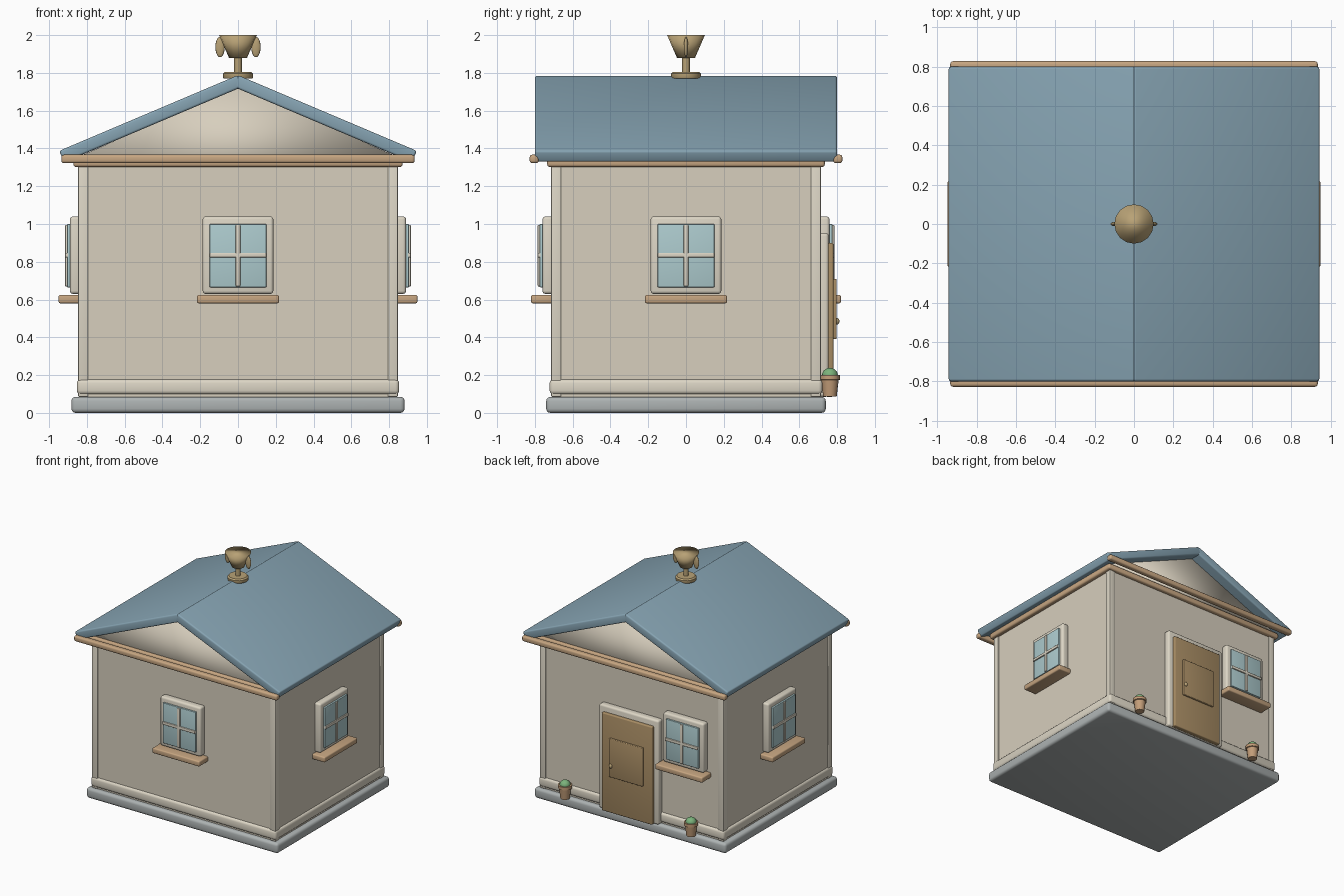
import bpy, bmesh
from math import radians, cos, sin, pi, atan2
from mathutils import Matrix, Vector

if "Cube" in bpy.data.objects:
    bpy.data.objects.remove(bpy.data.objects["Cube"])


def mat(name, *rgb):
    m = bpy.data.materials.new(name)
    m.diffuse_color = (*rgb, 1)
    m.use_nodes = True
    m.node_tree.nodes["Principled BSDF"].inputs["Base Color"].default_value = m.diffuse_color
    return m


WALL = mat("plaster", .68, .62, .51)
TRIM = mat("trim", .72, .67, .56)
STONE = mat("stone", .42, .45, .45)
ROOF = mat("roof_blue", .24, .37, .45)
WOOD = mat("wood", .57, .38, .22)
DOOR = mat("door_wood", .40, .27, .13)
GLASS = mat("glass", .42, .60, .62)
BRASS = mat("brass", .48, .36, .18)
CLAY = mat("clay", .55, .34, .19)
LEAF = mat("leaf", .20, .45, .20)


def finish(bm, name, material, angle=35):
    bmesh.ops.recalc_face_normals(bm, faces=bm.faces)
    me = bpy.data.meshes.new(name)
    bm.to_mesh(me)
    bm.free()
    me.materials.append(material)
    ob = bpy.data.objects.new(name, me)
    bpy.context.collection.objects.link(ob)
    bpy.ops.object.select_all(action='DESELECT')
    ob.select_set(True)
    bpy.context.view_layer.objects.active = ob
    bpy.ops.object.shade_smooth_by_angle(angle=radians(angle))
    return ob


def box(name, x, y, z, material, bevel=0.0, M=Matrix()):
    """Rounded box from (min, max) ranges, moved by matrix M."""
    bm = bmesh.new()
    bmesh.ops.create_cube(bm, size=1)
    for v in bm.verts:
        v.co = Vector([(a + b) / 2 + c * (b - a) for (a, b), c in zip((x, y, z), v.co)])
    if bevel:
        bmesh.ops.bevel(bm, geom=bm.edges[:], offset=bevel, segments=3,
                        profile=.5, affect='EDGES')
    bmesh.ops.transform(bm, matrix=M, verts=bm.verts)
    return finish(bm, name, material)


def lathe(name, profile, at, material, n=16, angle=35):
    """Closed solid of revolution from (radius, z) points."""
    bm = bmesh.new()
    rings = [[bm.verts.new((at[0] + r * cos(2 * pi * i / n),
                            at[1] + r * sin(2 * pi * i / n), at[2] + z))
              for i in range(n)] for r, z in profile]
    for a, b in zip(rings, rings[1:]):
        for i in range(n):
            j = (i + 1) % n
            bm.faces.new((a[i], a[j], b[j], b[i]))
    bm.faces.new(rings[0])
    bm.faces.new(rings[-1])
    return finish(bm, name, material, angle)


def blob(name, at, size, material, n=16):
    bm = bmesh.new()
    bmesh.ops.create_uvsphere(bm, u_segments=n, v_segments=10, radius=1)
    bmesh.ops.transform(bm, verts=bm.verts,
                        matrix=Matrix.Translation(at) @ Matrix.Diagonal((*size, 1)))
    return finish(bm, name, material, 80)


def window(name, M):
    """Window facing -y with the wall surface at y = 0."""
    box(name + "_frame", (-.187, .187), (-.045, .02), (.63, 1.04), TRIM, .016, M)
    box(name + "_glass", (-.15, .15), (-.06, -.04), (.665, 1.0), GLASS, .004, M)
    box(name + "_upright_bar", (-.012, .012), (-.07, -.04), (.67, .995), TRIM, .004, M)
    box(name + "_cross_bar", (-.15, .15), (-.07, -.04), (.823, .847), TRIM, .004, M)
    box(name + "_sill", (-.217, .217), (-.105, .02), (.58, .625), WOOD, .01, M)


# Base and walls
box("foundation", (-.882, .882), (-.74, .74), (0, .085), STONE, .022)
box("walls", (-.838, .838), (-.705, .705), (.07, 1.32), WALL)
box("plinth", (-.853, .853), (-.722, .722), (.098, .178), TRIM, .02)
for sx in (-1, 1):
    for sy in (-1, 1):
        box(f"corner_post_{'left' if sx < 0 else 'right'}_{'front' if sy < 0 else 'back'}",
            sorted((sx * .793, sx * .846)), sorted((sy * .661, sy * .714)),
            (.085, 1.31), TRIM, .006)
box("cornice", (-.872, .872), (-.735, .735), (1.302, 1.35), WOOD, .014)

# Roof: gable prism, two slabs meeting at the ridge, end beams
bm = bmesh.new()
ends = [[bm.verts.new((x, y, z)) for x, z in ((-.87, 1.345), (.87, 1.345), (0, 1.725))]
        for y in (-.71, .71)]
for e in ends:
    bm.faces.new(e)
for i in range(3):
    j = (i + 1) % 3
    bm.faces.new((ends[0][i], ends[0][j], ends[1][j], ends[1][i]))
finish(bm, "gable", WALL, 180)

pitch = atan2(.40, .945)
for side, s in (("right", 0), ("left", pi)):
    M = (Matrix.Rotation(s, 4, 'Z') @ Matrix.Translation((0, 0, 1.788))
         @ Matrix.Rotation(pitch, 4, 'Y'))
    box("roof_slab_" + side, (0, 1.028), (-.80, .80), (-.066, 0), ROOF, .012, M)
for side, s in (("front", -1), ("back", 1)):
    box("beam_" + side, (-.935, .935), sorted((s * .78, s * .828)), (1.322, 1.367), WOOD, .014)

# Windows on all four walls
T = Matrix.Translation
window("front_window", T((0, -.715, 0)))
window("right_window", T((.845, 0, 0)) @ Matrix.Rotation(pi / 2, 4, 'Z'))
window("left_window", T((-.845, 0, 0)) @ Matrix.Rotation(-pi / 2, 4, 'Z'))
window("back_window", T((-.505, .715, 0)) @ Matrix.Rotation(pi, 4, 'Z'))

# Door on the back wall
box("door_frame", (-.275, .275), (.69, .755), (.085, .952), TRIM, .016)
box("door", (-.232, .232), (.74, .78), (.085, .9), DOOR, .008)
box("door_panel", (-.155, .155), (.77, .797), (.39, .71), DOOR, .006)
blob("door_knob", (.135, .798, .485), (.014, .014, .018), BRASS, 12)

# Flower pots beside the door
for side, x in (("left", -.58), ("right", .58)):
    lathe("pot_" + side, [(.036, 0), (.046, .085), (.054, .088), (.054, .112), (.042, .112)],
          (x, .762, .088), CLAY)
    blob("plant_" + side, (x, .762, .20), (.042, .042, .038), LEAF)

# Cup-shaped finial on the ridge
lathe("finial_base", [(.076, 0), (.08, .008), (.08, .026), (.07, .036)], (0, 0, 1.77), BRASS)
lathe("finial_stem", [(.02, 0), (.02, .09)], (0, 0, 1.80), BRASS)
lathe("finial_cup", [(.048, 0), (.1, .12)], (0, 0, 1.88), BRASS, angle=180)
for side, s in (("left", -1), ("right", 1)):
    blob("finial_handle_" + side, (s * .095, 0, 1.937), (.025, .011, .054), BRASS, 12)
